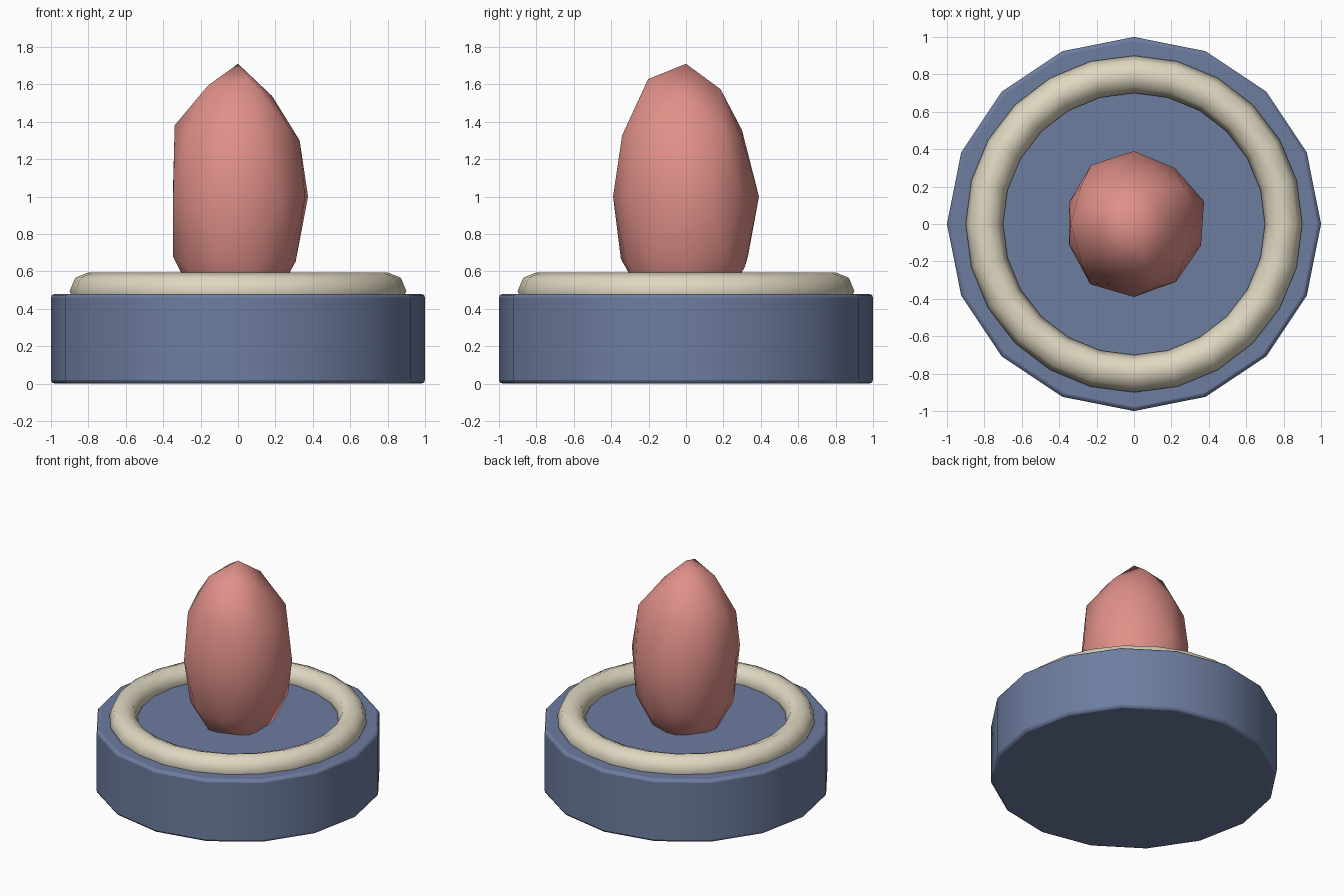
import bpy
import bmesh
import math

default_cube = bpy.data.objects.get("Cube")
if default_cube:
    bpy.data.objects.remove(default_cube, do_unlink=True)


def make_material(name, colour):
    material = bpy.data.materials.new(name)
    material.use_nodes = True
    material.diffuse_color = (*colour, 1)
    shader = material.node_tree.nodes["Principled BSDF"]
    shader.inputs["Base Color"].default_value = (*colour, 1)
    return material


def finish(obj, name, material, angle):
    obj.name = name
    obj.data.name = name
    obj.data.materials.append(material)
    bpy.ops.object.select_all(action="DESELECT")
    obj.select_set(True)
    bpy.context.view_layer.objects.active = obj
    bpy.ops.object.shade_smooth_by_angle(angle=math.radians(angle))


slate_blue = make_material("slate blue", (0.155, 0.205, 0.35))
warm_cream = make_material("warm cream", (0.74, 0.68, 0.53))
coral_pink = make_material("coral pink", (0.75, 0.28, 0.25))

# Round base with a narrow softened rim
bpy.ops.mesh.primitive_cylinder_add(vertices=16, radius=1, depth=0.48,
                                    location=(0, 0, 0.24))
base = bpy.context.object
bevel = base.modifiers.new("soft rim", "BEVEL")
bevel.width = 0.02
bevel.segments = 2
bevel.limit_method = "ANGLE"
bevel.angle_limit = math.radians(40)
finish(base, "base", slate_blue, 50)

# Ring half sunk into the top of the base
bpy.ops.mesh.primitive_torus_add(major_segments=24, minor_segments=8,
                                 major_radius=0.8, minor_radius=0.1,
                                 location=(0, 0, 0.495))
finish(bpy.context.object, "ring", warm_cream, 50)

# Uneven upright stone: each bump scales one corner of a tall sphere
bumps = {
    "crown": {0: 0.89, 72: 0.95, 144: 0.98, 216: 0.98, 288: 1.04},
    "shoulder": {0: 0.945, 72: 0.92, 288: 1.03, 108: 0.95, 180: 1.02},
    "waist": {18: 1.01, 54: 0.95, 162: 0.94, 198: 0.935, 234: 1.02,
              306: 0.98, 342: 0.965},
    "foot": {0: 0.93, 252: 1.05},
}


def band_of(height):
    if height > 0.95 or height < -0.7:
        return None
    if height > 0.7:
        return "crown"
    if height > 0.2:
        return "shoulder"
    return "waist" if height > -0.2 else "foot"


mesh = bpy.data.meshes.new("stone")
bm = bmesh.new()
bmesh.ops.create_icosphere(bm, subdivisions=2, radius=1)
for vert in bm.verts:
    bearing = round(math.degrees(math.atan2(vert.co.y, vert.co.x))) % 360
    vert.co *= bumps.get(band_of(vert.co.z), {}).get(bearing, 1)
    vert.co.x *= 0.39
    vert.co.y *= 0.39
    vert.co.z *= 0.71
bm.to_mesh(mesh)
bm.free()
stone = bpy.data.objects.new("stone", mesh)
stone.location.z = 1
bpy.context.collection.objects.link(stone)
finish(stone, "stone", coral_pink, 50)
